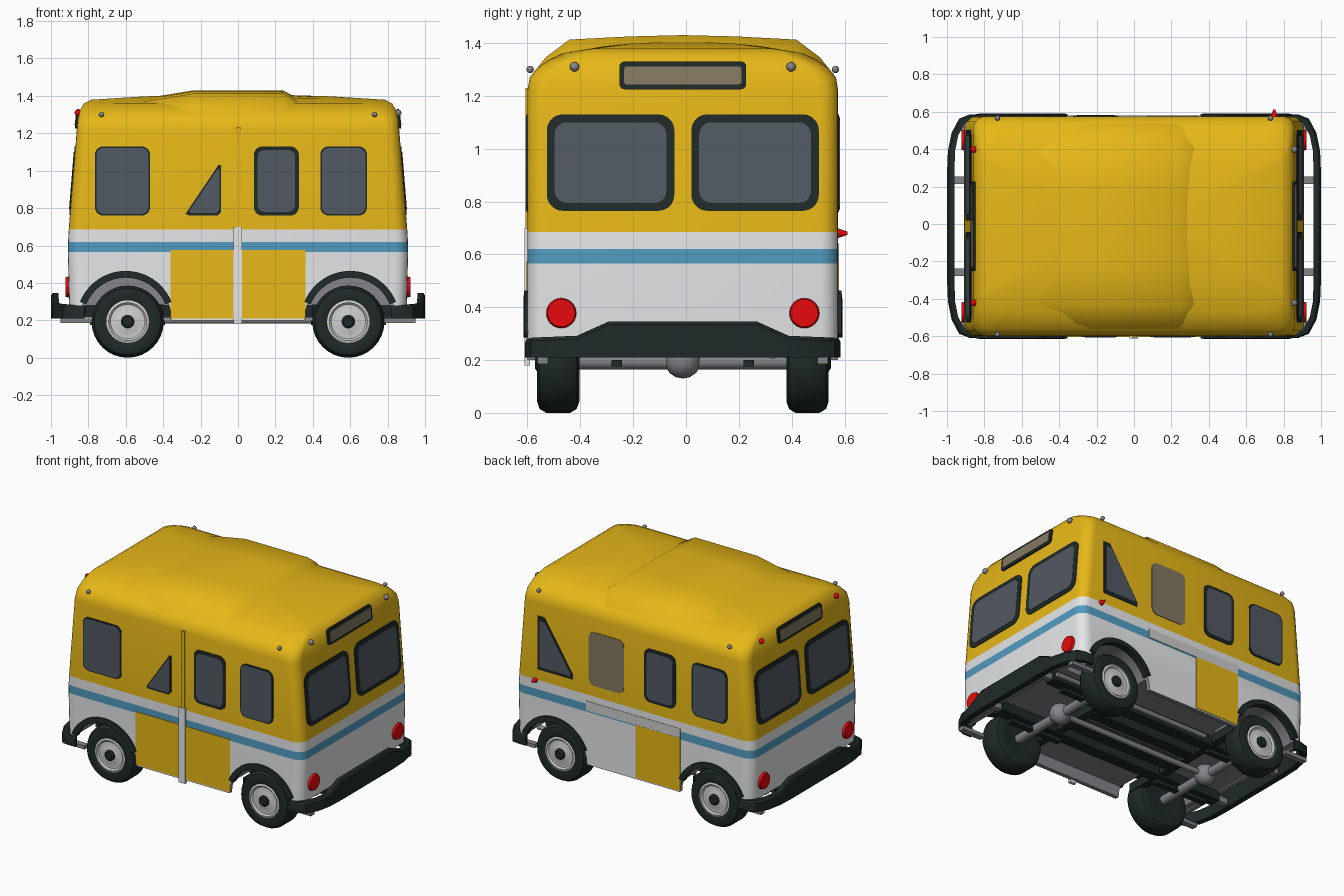
import bpy, bmesh, math
from mathutils import Vector, Matrix

if "Cube" in bpy.data.objects:
    bpy.data.objects.remove(bpy.data.objects["Cube"])

COL = {"yellow": (.8, .48, .009), "white": (.88, .89, .9), "blue": (.085, .33, .53),
       "glass": (.085, .1, .125), "rubber": (.014, .022, .022), "red": (.86, .003, .004),
       "grey": (.24, .24, .26), "light_grey": (.62, .62, .63), "sign_brown": (.23, .19, .12)}
NAMES = list(COL)
MATS = []
for n, c in COL.items():
    m = bpy.data.materials.new(n)
    m.diffuse_color = (*c, 1)
    m.use_nodes = True
    m.node_tree.nodes["Principled BSDF"].inputs["Base Color"].default_value = m.diffuse_color
    MATS.append(m)
CY, HY = -.012, .588   # body centre line and half width


def finish(name, bm, mat, angle=35, rule=None):
    bmesh.ops.recalc_face_normals(bm, faces=bm.faces)
    for f in bm.faces:
        f.material_index = NAMES.index(rule(f) if rule else mat)
    me = bpy.data.meshes.new(name)
    bm.to_mesh(me)
    bm.free()
    for m in MATS:
        me.materials.append(m)
    me.shade_smooth()
    me.set_sharp_from_angle(angle=math.radians(angle))
    ob = bpy.data.objects.new(name, me)
    bpy.context.collection.objects.link(ob)
    return ob


def rr(u0, u1, v0, v1, r, n=5):
    """rounded rectangle outline"""
    pts = []
    for k, (cu, cv) in enumerate([(u1 - r, v1 - r), (u0 + r, v1 - r), (u0 + r, v0 + r), (u1 - r, v0 + r)]):
        for i in range(n + 1):
            a = math.pi / 2 * (k + i / n)
            pts.append((cu + r * math.cos(a), cv + r * math.sin(a)))
    return pts


def loft(bm, rings):
    vs = [[bm.verts.new(p) for p in r] for r in rings]
    for a, b in zip(vs, vs[1:]):
        for i in range(len(a)):
            j = (i + 1) % len(a)
            bm.faces.new((a[i], a[j], b[j], b[i]))
    bm.faces.new(vs[0])
    bm.faces.new(vs[-1])


def box(name, x0, x1, y0, y1, z0, z1, mat):
    bm = bmesh.new()
    loft(bm, [[(x0, y0, z), (x1, y0, z), (x1, y1, z), (x0, y1, z)] for z in (z0, z1)])
    return finish(name, bm, mat)


def tube(name, a, b, r, mat, r2=None, seg=20):
    a, b = Vector(a), Vector(b)
    bm = bmesh.new()
    rot = (b - a).to_track_quat('Z', 'Y').to_matrix().to_4x4()
    bmesh.ops.create_cone(bm, cap_ends=True, segments=seg, radius1=r, radius2=r if r2 is None else r2,
                          depth=(b - a).length, matrix=Matrix.Translation((a + b) / 2) @ rot)
    return finish(name, bm, mat)


def ball(name, c, r, mat):
    bm = bmesh.new()
    bmesh.ops.create_uvsphere(bm, u_segments=14, v_segments=8, radius=r, matrix=Matrix.Translation(c))
    return finish(name, bm, mat)


def lathe(name, prof, c, s, mat):
    bm = bmesh.new()
    loft(bm, [[(c[0] + r * math.cos(t), c[1] + s * y, c[2] + r * math.sin(t))
               for t in [math.tau * i / 32 for i in range(32)]] for r, y in prof])
    return finish(name, bm, mat)


# body shell: stacked rounded sections (z, half length, half width, corner radius, crown drop)
SEC = [(.2, .9, HY, .07, 0), (.565, .91, HY, .07, 0), (.62, .909, HY, .07, 0), (.685, .905, HY, .07, 0),
       (1.22, .862, HY, .07, 0), (1.285, .857, .58, .08, .01), (1.357, .845, .552, .1, .035), (1.387, .825, .505, .12, .04),
       (1.401, .785, .455, .12, .04), (1.405, .5, .3, .1, .04), (1.406, .22, .12, .1, .04)]


def end_x(z):
    for a, b in zip(SEC, SEC[1:]):
        if z <= b[0]:
            return a[1] + (b[1] - a[1]) * (z - a[0]) / (b[0] - a[0])


def band(f):
    z = f.calc_center_median().z
    if f.normal.z < -.9:
        return "grey"
    return "yellow" if z > .685 else "blue" if .565 < z < .62 else "white"


bm = bmesh.new()
loft(bm, [[(x, y + CY, z - d * (y / .455) ** 2) for x, y in rr(-hx, hx, -hy, hy, r)] for z, hx, hy, r, d in SEC])
body = finish("body_shell", bm, None, 35, band)

# cut floor, wheel wells and raised ends
cutters = [box("floor_cutter", -.87, .87, CY - .56, CY + .56, 0, .28, "grey")]
for sx in (-1, 1):
    cutters.append(box("end_cutter", min(sx * .82, sx * 2), max(sx * .82, sx * 2), -1, 1, 0, .27, "grey"))
    for s in (-1, 1):
        cutters.append(tube("well_cutter", (sx * .6, CY + s * .34, .2), (sx * .6, CY + s * .8, .2), .245, "grey", seg=40))
for c in cutters:
    c.hide_render = True
    mod = body.modifiers.new("cut", 'BOOLEAN')
    mod.operation, mod.solver, mod.object = 'DIFFERENCE', 'EXACT', c
dg = bpy.context.evaluated_depsgraph_get()
dg.update()
cut = bpy.data.meshes.new_from_object(body.evaluated_get(dg))
body.modifiers.clear()
body.data = cut
cut.set_sharp_from_angle(angle=math.radians(35))
for c in cutters:
    bpy.data.objects.remove(c)

# raised middle roof panel, tapering into the roof at both ends
prof = [(-.555, 1.3), (-.52, 1.345), (-.43, 1.413), (-.2, 1.425), (0, 1.43), (.2, 1.425), (.43, 1.413), (.52, 1.345), (.555, 1.3)]
bm = bmesh.new()
loft(bm, [[(x, y * k + CY, z - d) for y, z in prof] for x, k, d in ((-.6, .96, .06), (-.235, 1, 0), (.24, 1, 0), (.32, .98, .045))])
finish("roof_panel", bm, "yellow")


def plate(name, pts, side, off, mat):
    """thin painted plate lying on one side of the body"""
    def pos(u, z, o):
        if side in "FB":
            s = -1 if side == "F" else 1
            return (u, CY + s * (HY + o), z)
        s = 1 if side == "R" else -1
        return (s * (end_x(z) + o), CY + u, z)
    bm = bmesh.new()
    loft(bm, [[pos(u, z, o) for u, z in pts] for o in (-.002, off)])
    return finish(name, bm, mat)


def window(name, side, u0, u1, z0=.76, z1=1.13, rim=.02, r=.045, glass="glass", lift=0):
    plate(name + "_frame", rr(u0, u1, z0, z1, r), side, .004 + lift, "rubber")
    plate(name + "_glass", rr(u0 + rim, u1 - rim, z0 + rim, z1 - rim, max(r - rim / 2, .01)), side, .007 + lift, glass)


def cut_window(name, side, pts):
    cu, cz = (sum(p[k] for p in pts) / len(pts) for k in (0, 1))
    plate(name + "_frame", pts, side, .004, "rubber")
    plate(name + "_glass", [(cu + .86 * (u - cu), cz + .86 * (z - cz)) for u, z in pts], side, .007, "glass")


def rect(u0, u1, z0, z1):
    return [(u0, z0), (u1, z0), (u1, z1), (u0, z1)]


# front side: windows and folding door
window("front_window_left", "F", -.765, -.47, rim=.008)
cut_window("front_door_window_left", "F", [(-.28, .77), (-.26, .76), (-.11, .76), (-.09, .78), (-.09, 1.03), (-.105, 1.03)])
window("front_door_window_right", "F", .085, .325)
window("front_window_right", "F", .44, .69, rim=.008)
plate("front_door_panel_left", rect(-.36, -.02, .21, .575), "F", .004, "yellow")
plate("front_door_panel_right", rect(.02, .36, .21, .575), "F", .004, "yellow")
yo = CY - HY
box("door_post_lower", -.025, .022, yo - .012, yo + .01, .18, .7, "white")
box("door_post_upper", -.012, .016, yo - .008, yo + .01, .7, 1.23, "yellow")

# back side: windows and door
cut_window("back_window_right", "B", [(.73, 1.13), (.68, 1.13), (.46, .79), (.46, .76), (.73, .76)])
plate("back_door_window_brown", rr(.07, .34, .76, 1.13, .045), "B", .004, "sign_brown")
window("back_door_window", "B", -.325, -.085)
window("back_window_left", "B", -.72, -.45, rim=.01)
plate("back_door_panel", rect(-.36, -.02, .21, .575), "B", .004, "yellow")
plate("back_door_grey_band", rect(-.36, .36, .575, .64), "B", .003, "light_grey")

# both ends: windows, sign, lamps, bumper
for side, s in (("R", 1), ("L", -1)):
    for k in (-1, 1):
        window("end_window", side, *sorted((k * .032, k * .515)), z0=.765, rim=.03, r=.06)
        tube("tail_light", (s * .895, CY + k * .46, .378), (s * .921, CY + k * .46, .378), .06, "red", .052, 24)
        ball("roof_marker", (s * .856, CY + k * .41, 1.31), .018, "grey" if s > 0 else "red")
        ball("side_marker", (s * .73, CY + k * .578, 1.3), .014, "grey")
        box("bumper_bracket", *sorted((s * .8, s * .97)), CY + k * .245 - .02, CY + k * .245 + .02, .225, .265, "grey")
        box("tow_bar", *sorted((s * .78, s * .95)), CY + k * .53 - .02, CY + k * .53 + .02, .185, .21, "grey")
    window("route_sign", side, -.24, .24, 1.225, 1.33, rim=.018, r=.02, glass="sign_brown", lift=.006)
    # bumper stations: outer x, y, inner x, y, top z
    half = [(1, .28, .96, .28, .346), (.995, .4, .957, .4, .292), (.975, .5, .94, .485, .288),
            (.935, .575, .905, .55, .285), (.88, .597, .87, .57, .28), (.82, .597, .82, .575, .28)]
    full = [(a, -b, c, -d, t) for a, b, c, d, t in half[::-1]] + half
    bm = bmesh.new()
    loft(bm, [[(s * a, CY + b, .21), (s * a, CY + b, t - .012), (s * (a - .01), CY + b * .99, t),
               (s * c, CY + d, t), (s * c, CY + d, .21)] for a, b, c, d, t in full])
    finish("bumper", bm, "rubber")
tube("side_reflector", (.75, .57, .68), (.75, .612, .68), .02, "red", .006, 10)

# wheels, arches and axles
tyre = [(.1, -.07), (.15, -.08), (.178, -.07), (.193, -.045), (.193, .045), (.178, .07), (.15, .08), (.112, .07), (.105, .05)]
rim = [(.112, .0), (.114, .072), (.102, .076), (.092, .066), (.06, .066), (.05, .07), (.01, .07)]
cap = [(.036, .05), (.036, .08), (.025, .088), (.005, .088)]
for x in (-.59, .59):
    for s in (-1, 1):
        c = (x, CY + s * .472, .193)
        lathe("tyre", tyre, c, s, "rubber")
        lathe("wheel_rim", rim, c, s, "light_grey")
        lathe("hub_cap", cap, c, s, "rubber")
        bm = bmesh.new()
        rings = []
        for i in range(25):
            a = math.radians(22 + 136 * i / 24)
            rings.append([(math.copysign(.6, x) + r * math.cos(a), CY + s * y, .2 + r * math.sin(a))
                          for r, y in ((.228, .56), (.228, .604), (.264, .6), (.264, .56))])
        loft(bm, rings)
        finish("wheel_arch_trim", bm, "rubber")
        box("leaf_spring", x - .2, x + .2, CY + s * .25 - .02, CY + s * .25 + .02, .175, .2, "rubber")
    tube("axle", (x, CY - .45, .195), (x, CY + .45, .195), .03, "grey")
    ball("differential", (x, CY, .2), .07, "grey")

# underside frame
for y in (-.25, -.09, .09, .25):
    e = .88 if abs(y) > .2 else .42
    box("chassis_rail", -e, e, CY + y - .04, CY + y + .04, .215, .285, "rubber")
for x in (-.42, .42):
    box("cross_member", x - .025, x + .025, CY - .5, CY + .5, .225, .285, "rubber")
tube("drive_shaft", (-.59, CY, .2), (.59, CY, .2), .018, "grey")
tube("exhaust_pipe", (-.3, CY + .34, .22), (.9, CY + .34, .22), .016, "grey")
